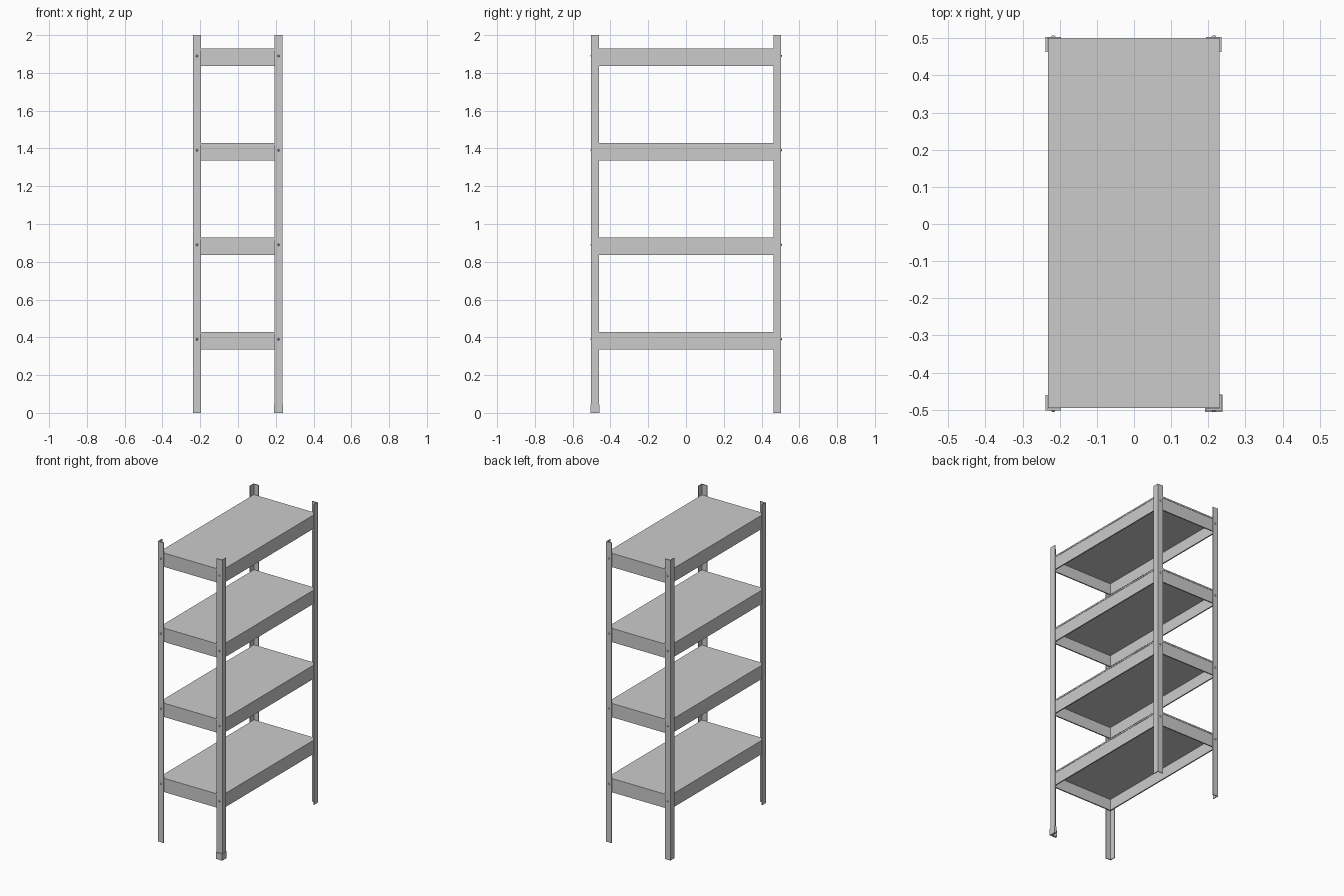
import bpy, bmesh, math

if "Cube" in bpy.data.objects:
    bpy.data.objects.remove(bpy.data.objects["Cube"])

X0, X1 = -0.232, 0.230      # shelf footprint
Y0, Y1 = -0.496, 0.499
SHELF_BOTTOMS = (0.336, 0.836, 1.336, 1.836)


def finish(bm, name):
    bmesh.ops.recalc_face_normals(bm, faces=bm.faces)
    mesh = bpy.data.meshes.new(name)
    bm.to_mesh(mesh)
    bm.free()
    obj = bpy.data.objects.new(name, mesh)
    bpy.context.collection.objects.link(obj)
    return obj


def tray(name, z):
    """Board on a rim: rectangular rings of (inset, height), capped at both ends."""
    profile = [(0.010, 0.074), (0.010, 0), (0.002, 0), (0.002, 0.083),
               (0, 0.083), (0, 0.093)]
    bm = bmesh.new()
    rings = []
    for i, h in profile:
        corners = [(X0 + i, Y0 + i), (X1 - i, Y0 + i), (X1 - i, Y1 - i), (X0 + i, Y1 - i)]
        rings.append([bm.verts.new((x, y, z + h)) for x, y in corners])
    for a, b in zip(rings, rings[1:]):
        for k in range(4):
            n = (k + 1) % 4
            bm.faces.new((a[k], a[n], b[n], b[k]))
    bm.faces.new(rings[0])
    bm.faces.new(rings[-1])
    return finish(bm, name)


def angle_bar(name, cx, cy, sx, sy, width, thick, z0, z1):
    """L-section bar with its outer corner at (cx, cy); arms run against sx and sy."""
    w, t = width, thick
    outline = [(0, 0), (w, 0), (w, t), (t, t), (t, w), (0, w)]
    bm = bmesh.new()
    low = [bm.verts.new((cx - sx * u, cy - sy * v, z0)) for u, v in outline]
    base = bm.faces.new(low)
    top = bmesh.ops.extrude_face_region(bm, geom=[base])["geom"]
    bmesh.ops.translate(bm, vec=(0, 0, z1 - z0),
                        verts=[g for g in top if isinstance(g, bmesh.types.BMVert)])
    return finish(bm, name)


# shelves
for i, z in enumerate(SHELF_BOTTOMS):
    tray(f"shelf_{i + 1}", z)

# corner posts and the bolts through their front and back arms
for sx, side, cx in ((-1, "left", -0.238), (1, "right", 0.2355)):
    for sy, end, cy in ((-1, "front", -0.502), (1, "back", 0.504)):
        angle_bar(f"{end}_{side}_post", cx, cy, sx, sy, 0.041, 0.005, 0, 2)
        for i, z in enumerate(SHELF_BOTTOMS):
            bpy.ops.mesh.primitive_cone_add(
                vertices=12, radius1=0.006, radius2=0.003, depth=0.004,
                location=(cx - sx * 0.0205, cy + sy * 0.002, z + 0.054),
                rotation=(-sy * math.pi / 2, 0, 0))
            bpy.context.object.name = f"{end}_{side}_bolt_{i + 1}"

# protective foot on the front right post
angle_bar("front_right_foot", 0.238, -0.506, 1, -1, 0.047, 0.012, 0, 0.045)
